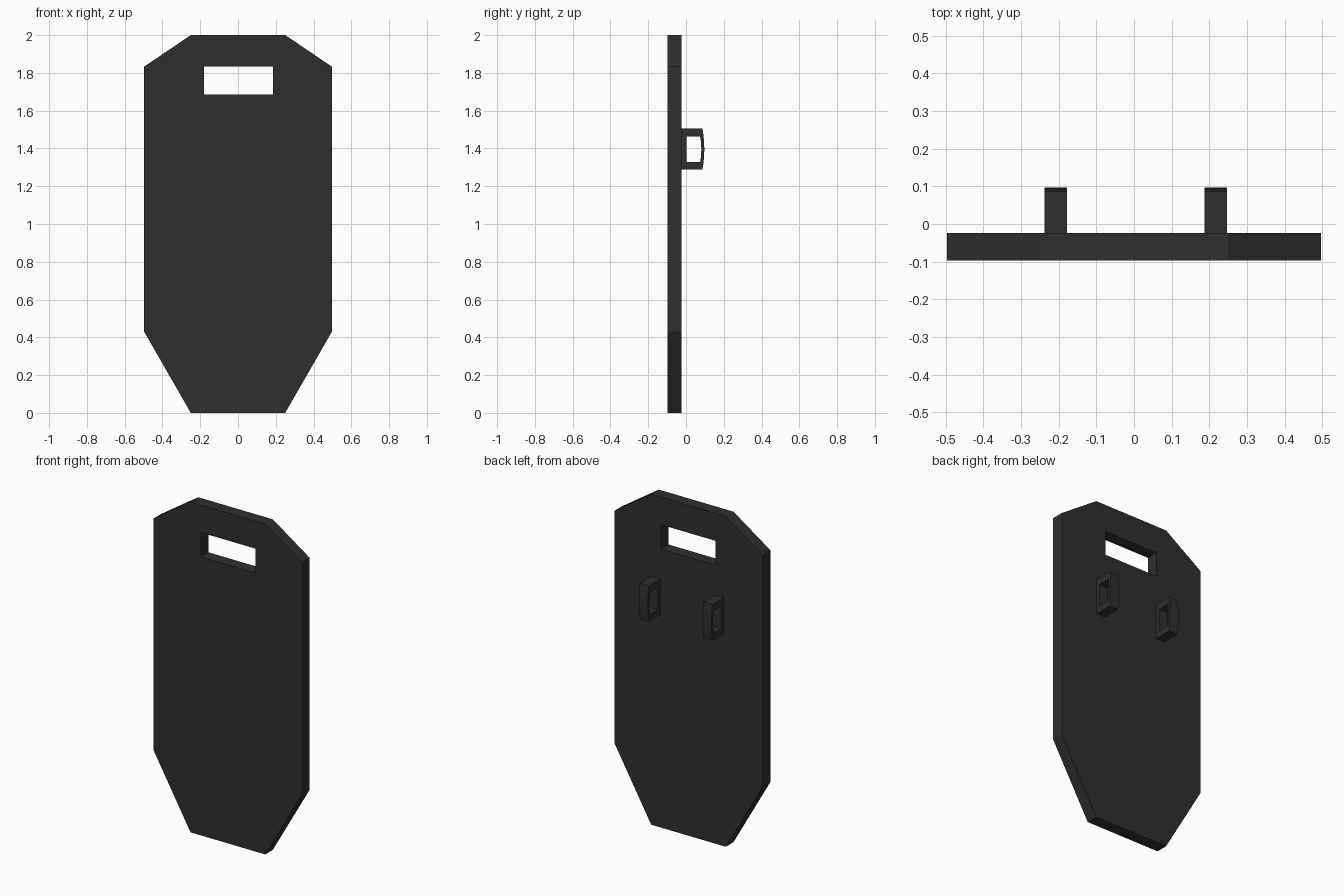
import bpy, bmesh
from mathutils import Vector

if "Cube" in bpy.data.objects:
    bpy.data.objects.remove(bpy.data.objects["Cube"])

dark = bpy.data.materials.new("charcoal_black")
dark.diffuse_color = (0.028, 0.028, 0.028, 1)
dark.use_nodes = True
dark.node_tree.nodes["Principled BSDF"].inputs["Base Color"].default_value = dark.diffuse_color


def slab(name, loops, place, lo, hi):
    """Flat-shaded plate with holes: outer and inner loops, from lo to hi."""
    bm = bmesh.new()
    caps = ([], [])
    for loop in loops:
        rings = [[bm.verts.new(place(a, b, d)) for a, b in loop] for d in (lo, hi)]
        n = len(loop)
        for cap, ring in zip(caps, rings):
            cap += [bm.edges.new((ring[i], ring[(i + 1) % n])) for i in range(n)]
        for i in range(n):
            j = (i + 1) % n
            bm.faces.new((rings[0][i], rings[0][j], rings[1][j], rings[1][i]))
    for cap in caps:
        bmesh.ops.triangle_fill(bm, use_beauty=True, use_dissolve=False, edges=cap)
    bmesh.ops.recalc_face_normals(bm, faces=bm.faces[:])
    me = bpy.data.meshes.new(name)
    bm.to_mesh(me)
    bm.free()
    me.materials.append(dark)
    ob = bpy.data.objects.new(name, me)
    bpy.context.collection.objects.link(ob)
    return ob


# Shield plate: elongated octagon with a viewing slot
right = [(0.25, 0), (0.497, 0.43), (0.497, 1.833), (0.25, 2.0)]
outline = right + [(-x, z) for x, z in reversed(right)]
slot = [(-0.181, 1.685), (0.185, 1.685), (0.185, 1.833), (-0.181, 1.833)]
slab("shield_plate", [outline, slot], lambda x, z, y: Vector((x, y, z)), -0.097, -0.024)


# Handles: rectangular loops with a gently bowed grip
def bow(z0, z1, y, bulge, steps=6):
    pts = []
    for i in range(steps + 1):
        t = i / steps
        pts.append((y + bulge * 4 * t * (1 - t), z0 + (z1 - z0) * t))
    return pts


outer = [(-0.026, 1.505), (-0.026, 1.288)] + bow(1.288, 1.505, 0.087, 0.01)
inner = [(0.002, 1.462), (0.002, 1.328)] + bow(1.328, 1.462, 0.075, 0.006)
for side, x in (("left", -0.208), ("right", 0.217)):
    slab(side + "_handle", [outer, inner], lambda y, z, d: Vector((d, y, z)),
         x - 0.03, x + 0.03)
